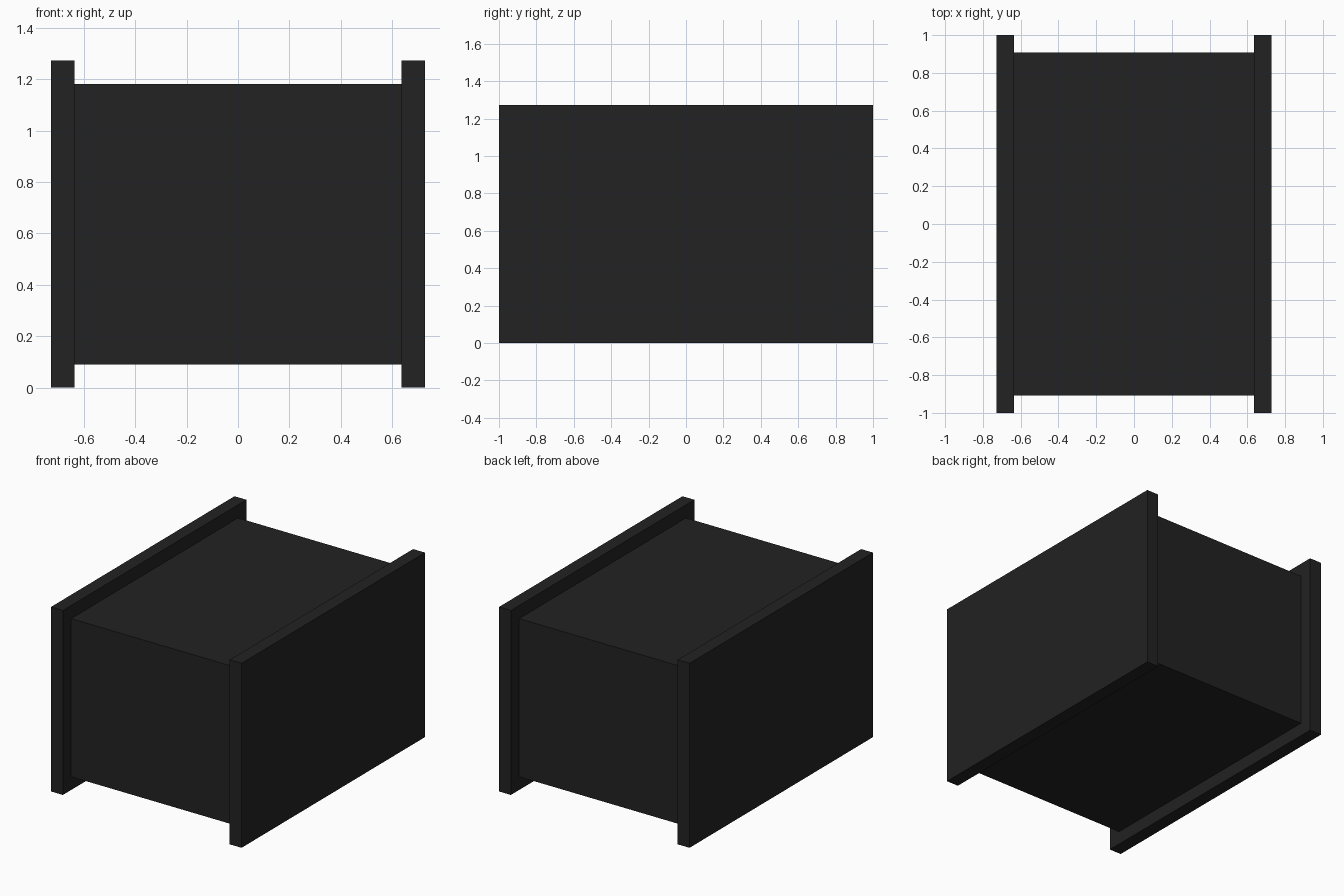
import bpy

if "Cube" in bpy.data.objects:
    bpy.data.objects.remove(bpy.data.objects["Cube"])

U = 1 / 11  # panel thickness, the module of the whole design

charcoal = bpy.data.materials.new("charcoal")
charcoal.diffuse_color = (0.016, 0.016, 0.016, 1)
charcoal.use_nodes = True
charcoal.node_tree.nodes["Principled BSDF"].inputs["Base Color"].default_value = charcoal.diffuse_color


def box(name, lo, hi):
    """Box between two corners given in modules."""
    bpy.ops.mesh.primitive_cube_add(size=1)
    ob = bpy.context.object
    ob.name = name
    for v in ob.data.vertices:
        v.co = [U * (a if c < 0 else b) for c, a, b in zip(v.co, lo, hi)]
    ob.data.materials.append(charcoal)
    return ob


# Main body, set in from the side panels
box("body", (-7, -10, 1), (7, 10, 13))

# Side panels, standing proud of the body on every edge
box("left_panel", (-8, -11, 0), (-7, 11, 14))
box("right_panel", (7, -11, 0), (8, 11, 14))
